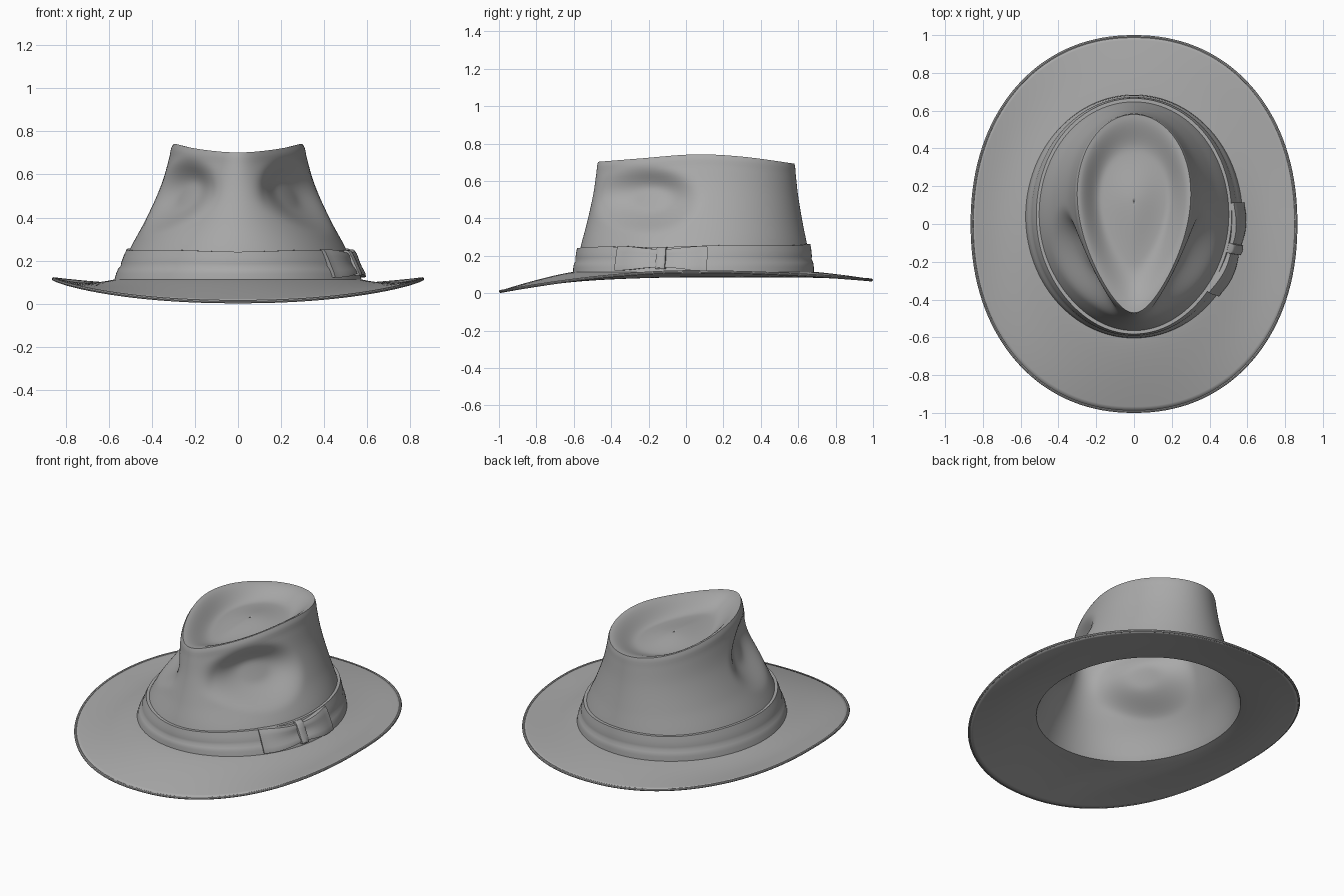
import bpy, bmesh, math
from math import sin, cos, pi

if "Cube" in bpy.data.objects:
    bpy.data.objects.remove(bpy.data.objects["Cube"])

N = 144            # segments around the hat
BASE_Z = 0.115     # height where crown meets brim
felt = bpy.data.materials.new("grey_felt")
felt.diffuse_color = (0.4, 0.4, 0.4, 1)
felt.use_nodes = True
felt.node_tree.nodes["Principled BSDF"].inputs["Base Color"].default_value = felt.diffuse_color


def smooth(a, b, x):
    u = max(0.0, min(1.0, (x - a) / (b - a)))
    return u * u * (3 - 2 * u)


def lerp(a, b, f):
    return a + (b - a) * f


def curve(points, x):
    """Smooth interpolation through a few (x, y) points."""
    for i in range(len(points) - 1):
        (x0, y0), (x1, y1) = points[i], points[i + 1]
        if x <= x1:
            break
    def slope(k):
        a, b = points[max(k - 1, 0)], points[min(k + 1, len(points) - 1)]
        return (b[1] - a[1]) / (b[0] - a[0])
    h = x1 - x0
    u = (x - x0) / h
    return ((2*u**3 - 3*u*u + 1) * y0 + (u**3 - 2*u*u + u) * h * slope(i)
            + (3*u*u - 2*u**3) * y1 + (u**3 - u*u) * h * slope(i + 1))


def loft(name, rings, closed=True, loop=False, caps=False, angle=40):
    """Skin a list of rings with quads."""
    bm = bmesh.new()
    rows = [[bm.verts.new(p) for p in r] for r in rings]
    n = len(rows[0])
    pairs = list(zip(rows, rows[1:])) + ([(rows[-1], rows[0])] if loop else [])
    for a, b in pairs:
        for j in range(n if closed else n - 1):
            k = (j + 1) % n
            bm.faces.new((a[j], a[k], b[k], b[j]))
    if caps:
        bm.faces.new(rows[0])
        bm.faces.new(rows[-1])
    if caps or loop:
        bmesh.ops.recalc_face_normals(bm, faces=bm.faces)
    me = bpy.data.meshes.new(name)
    bm.to_mesh(me)
    bm.free()
    me.materials.append(felt)
    ob = bpy.data.objects.new(name, me)
    bpy.context.collection.objects.link(ob)
    bpy.ops.object.select_all(action='DESELECT')
    ob.select_set(True)
    bpy.context.view_layer.objects.active = ob
    bpy.ops.object.shade_smooth_by_angle(angle=math.radians(angle))
    return ob


def base(t):                      # oval where crown meets brim
    return 0.56 * cos(t), 0.04 + 0.63 * sin(t)


def ridge(t):                     # teardrop ridge around the crown top
    s = sin(t)
    x = 0.305 * cos(t) * (0.96 + 0.25 * s - 0.1 * s * s)
    y = 0.055 + 0.525 * s
    z = curve([(-0.5, 0.7), (-0.25, 0.72), (0.05, 0.742), (0.3, 0.73), (0.6, 0.69)], y)
    return x, y, z


TAPER = [(0, 0), (0.23, 0.23), (0.45, 0.51), (0.7, 0.78), (0.9, 0.925), (0.97, 0.96), (1, 1)]


def side(t, v):                   # crown wall, v = 0 base .. 1 ridge
    bx, by = base(t)
    rx, ry, rz = ridge(t)
    f = curve(TAPER, v)
    x, y, z = lerp(bx, rx, f), lerp(by, ry, f), lerp(BASE_Z, rz, v)
    # pinched dents on both front sides
    d = math.hypot((y + 0.21) / 0.31, (z - 0.5) / 0.19)
    d = 0.075 * (1 - smooth(0.25, 1.0, d)) * smooth(0.03, 0.15, abs(x))
    return x - math.copysign(0.88 * d, x), y + 0.4 * d, z


def spow(c, e):
    return math.copysign(abs(c) ** e, c)


def brim(t, k):                   # k = 0 crown .. 1 outer edge
    bx, by = base(t)
    ex, ey = 0.857 * spow(cos(t), 0.93), 0.992 * spow(sin(t), 0.93)
    ez = 0.12 - (0.107 * abs(ey) ** 1.7 if ey < 0 else 0.045 * ey * ey)
    z = lerp(BASE_Z, ez, k ** 1.25) - 0.02 * sin(pi * k) * cos(t) ** 2
    return lerp(bx, ex, k), lerp(by, ey, k), z


def ring(fn, v):
    return [fn(2 * pi * j / N, v) for j in range(N)]


def crease(t, g):                 # hollow top, g = 1 ridge .. 0 centre
    rx, ry, rz = ridge(t)
    floor = 0.645 + 0.025 * (1 - smooth(0.0, 0.6, g))
    return rx * g, lerp(0.12, ry, g), lerp(rz, floor, smooth(0.0, 0.42, 1 - g))


# Felt body: brim, crown wall and creased top in one shell
rings = [ring(brim, 1 - i / 16) for i in range(17)]
rings += [ring(side, i / 40) for i in range(1, 41)]
rings += [ring(crease, 1 - i / 24) for i in range(1, 24)]
rings.append(ring(crease, 0.005))
body = loft("hat_body", rings)
shell = body.modifiers.new("thickness", 'SOLIDIFY')
shell.thickness = 0.012
shell.offset = -1

# Rolled bead on the brim edge
bead = []
for j in range(N):
    t = 2 * pi * j / N
    x, y, z = brim(t, 1)
    bead.append([(x + 0.008 * cos(a) * cos(t), y + 0.008 * cos(a) * sin(t),
                  z - 0.005 + 0.008 * sin(a)) for a in [2 * pi * i / 8 for i in range(8)]])
loft("brim_edge", bead, loop=True)


def wall(t, z, off):              # point at height z pushed off the crown wall
    x, y, _ = side(t, max(0.0, (z - BASE_Z) / 0.61))
    return x + off * cos(t), y + off * sin(t), z


# Ribbon band with a soft pleat
PROFILE = [(-0.005, 0), (0.014, 0), (0.017, 0.2), (0.017, 0.36), (0.011, 0.46),
           (0.015, 0.58), (0.017, 0.8), (0.017, 1), (-0.005, 1)]
band = []
for j in range(N):
    t = 2 * pi * j / N
    top = 0.252 + 0.008 * sin(t) + 0.003 * sin(5 * t)
    band.append([wall(t, lerp(BASE_Z - 0.004, top, v), o) for o, v in PROFILE])
loft("ribbon_band", band, loop=True)


# Bow wings, pinched towards the knot
def bow_wing(name, t0, t1):
    sections = []
    for i in range(13):
        u = i / 12
        t = lerp(t0, t1, u)
        half = 0.048 + 0.017 * smooth(0, 0.9, u)
        puff = 0.030 + 0.010 * sin(pi * min(1, u * 1.1)) + 0.006 * u
        sec = [wall(t, 0.187 - half, 0.008)]
        for k in range(9):
            w = k / 4 - 1
            fold = 0.006 * cos(w * pi) * (1 - u)
            sec.append(wall(t, 0.187 + half * w, puff - 0.005 * w ** 8 - fold))
        sec.append(wall(t, 0.187 + half, 0.008))
        sections.append(sec)
    loft(name, sections, caps=True)


KNOT = math.asin(-0.27)
bow_wing("bow_wing_front", KNOT, math.asin(-0.64))
bow_wing("bow_wing_back", KNOT, math.asin(0.11))

# Bow knot wrapped over the middle
knot = []
for i in range(9):
    a = pi * i / 8
    t = KNOT + 0.042 * cos(a)
    out = 0.034 + 0.014 * sin(a) ** 0.5
    knot.append([wall(t, 0.13, 0.0), wall(t, 0.13, out - 0.006)]
                + [wall(t, 0.138 + 0.10 * k / 4, out) for k in range(5)]
                + [wall(t, 0.246, out - 0.006), wall(t, 0.246, 0.0)])
loft("bow_knot", knot, caps=True)
